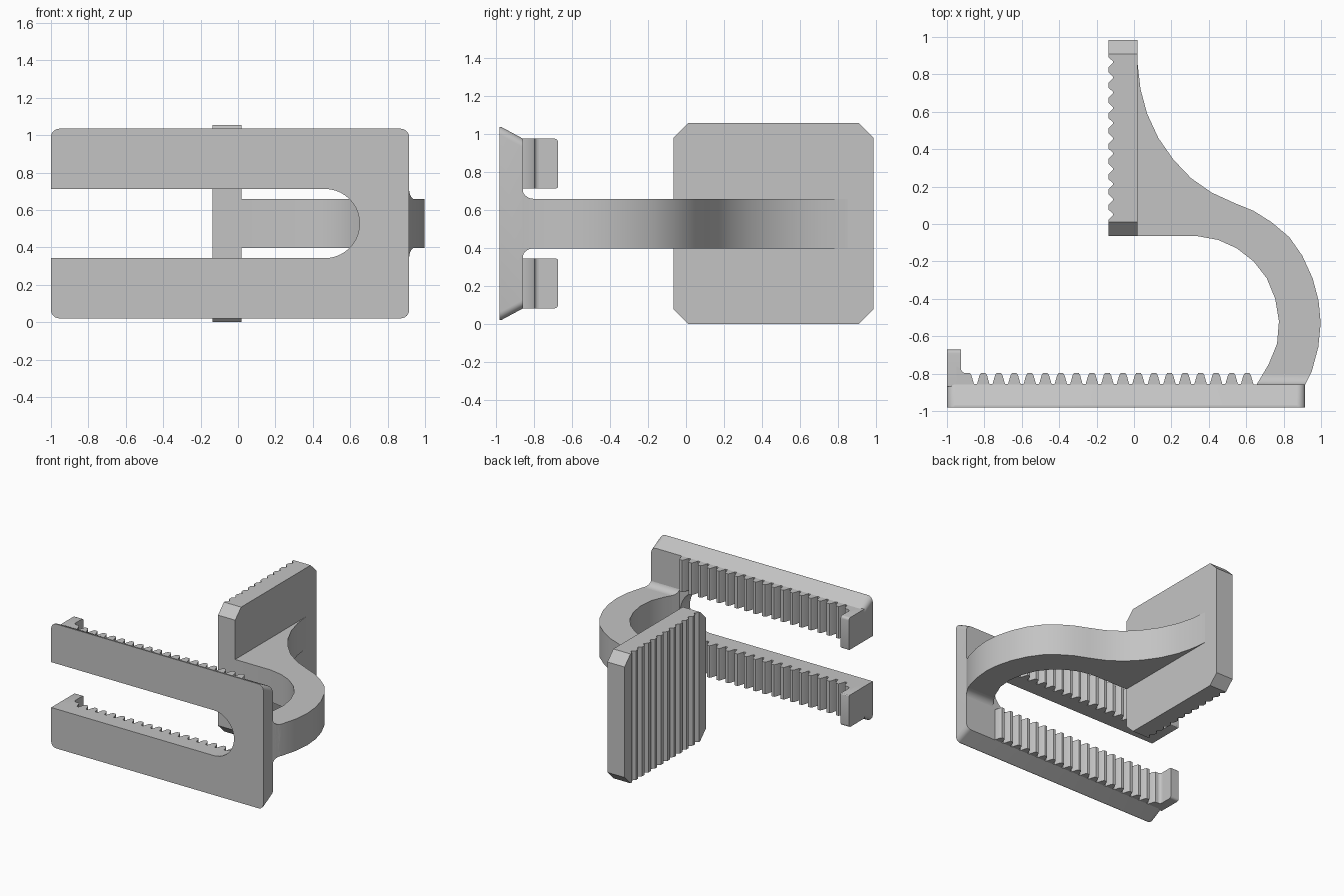
import bpy
import bmesh
from math import sin, cos, pi, radians
from mathutils import Vector

cube = bpy.data.objects.get("Cube")
if cube:
    bpy.data.objects.remove(cube)

MID = 0.528            # height of the symmetry plane
GREY = (0.55, 0.55, 0.55, 1)

mat = bpy.data.materials.new("light grey")
mat.use_nodes = True
mat.diffuse_color = GREY
mat.node_tree.nodes["Principled BSDF"].inputs["Base Color"].default_value = GREY


def finish(name, bm):
    """Turn a bmesh into a shaded, coloured object."""
    bmesh.ops.recalc_face_normals(bm, faces=bm.faces)
    mesh = bpy.data.meshes.new(name)
    bm.to_mesh(mesh)
    bm.free()
    mesh.materials.append(mat)
    obj = bpy.data.objects.new(name, mesh)
    bpy.context.collection.objects.link(obj)
    bpy.ops.object.select_all(action='DESELECT')
    obj.select_set(True)
    bpy.context.view_layer.objects.active = obj
    bpy.ops.object.shade_smooth_by_angle(angle=radians(28))
    return obj


def loft(rings):
    """Skin rings of matching points and cap both ends."""
    bm = bmesh.new()
    rows = [[bm.verts.new(p) for p in ring] for ring in rings]
    n = len(rows[0])
    for a, b in zip(rows, rows[1:]):
        for i in range(n):
            j = (i + 1) % n
            bm.faces.new((a[i], a[j], b[j], b[i]))
    bm.faces.new(rows[0])
    bm.faces.new(rows[-1])
    return bm


def prism_z(pts, lo, hi):
    return loft([[(x, y, z) for x, y in pts] for z in (lo, hi)])


def arc(cx, cy, r, start, end, steps):
    return [(cx + r * cos(radians(start + (end - start) * i / steps)),
             cy + r * sin(radians(start + (end - start) * i / steps)))
            for i in range(steps + 1)]


# Slotted front plate: a U outline whose long outer edges taper to the back
LEFT, RIGHT, SLOT = -1.0, 0.915, 0.185


def plate_ring(y, half):
    r = 0.045
    out = [(LEFT, SLOT)]
    out += arc(LEFT + r, half - r, r, 180, 90, 6)
    out += arc(RIGHT - r, half - r, r, 90, 0, 6)
    out += arc(RIGHT - r, r - half, r, 0, -90, 6)
    out += arc(LEFT + r, r - half, r, -90, -180, 6)
    out += [(LEFT, -SLOT)]
    out += arc(0.65 - SLOT, 0, SLOT, -90, 90, 20)
    return [(x, y, MID + z) for x, z in out]


finish("front_plate", loft([plate_ring(-0.98, 0.507),
                            plate_ring(-0.97, 0.507),
                            plate_ring(-0.857, 0.446)]))

# Toothed strips and end lips, one pair above and one below the slot
ROOT, TIP, PITCH = -0.855, -0.797, 0.083
teeth = [(-0.95, -0.87), (-0.95, -0.76), (-0.925, -0.775)]
teeth += arc(-0.9, -0.772, 0.025, 180, 270, 5)
for i in range(19):
    x = -0.889 + i * PITCH
    if i:
        teeth += [(x - 0.033, ROOT), (x - 0.02, TIP - 0.012), (x - 0.012, TIP)]
    teeth += [(x + 0.012, TIP), (x + 0.02, TIP - 0.012), (x + 0.033, ROOT)]
teeth += [(0.638, -0.87)]

lip = [(-0.87, SLOT), (-0.87, 0.446)]
lip += arc(-0.692, 0.426, 0.02, 90, 0, 5)
lip += arc(-0.682, SLOT + 0.01, 0.01, 0, -90, 3)

for side, sign in (("upper", 1), ("lower", -1)):
    finish(side + "_teeth", prism_z(teeth, MID + sign * SLOT, MID + sign * 0.446))
    finish(side + "_lip", loft([[(x, y, MID + sign * z) for y, z in lip]
                                for x in (LEFT, -0.925)]))

# Curved arm joining the two plates
outer = [(0.02, 0.85), (0.035, 0.72), (0.07, 0.59), (0.13, 0.46), (0.21, 0.345),
         (0.305, 0.245), (0.415, 0.168), (0.535, 0.113), (0.64, 0.07), (0.735, 0.01),
         (0.83, -0.07), (0.9, -0.17), (0.955, -0.29), (0.987, -0.41), (0.998, -0.53),
         (0.985, -0.66), (0.95, -0.79), (0.915, -0.86)]
inner = [(0.655, -0.86), (0.72, -0.75), (0.765, -0.64), (0.775, -0.52), (0.755, -0.4),
         (0.71, -0.29), (0.64, -0.2), (0.55, -0.13), (0.45, -0.085), (0.34, -0.065)]
arm = [(0.0, 0.85)] + outer + inner + [(0.0, -0.065)]
finish("curved_arm", prism_z(arm, MID - 0.13, MID + 0.13))

# Filleted foot where the arm meets the front plate
rings = []
for i in range(8):
    a = i / 7 * pi / 2
    y = -0.86 + 0.058 * (1 - cos(a))
    half = 0.13 + 0.055 * (1 - sin(a))
    t = (y + 0.86) / 0.07
    x0, x1 = 0.655 + 0.041 * t, 0.915 + 0.035 * t
    rings.append([(x0, y, MID - half), (x1, y, MID - half),
                  (x1, y, MID + half), (x0, y, MID + half)])
finish("arm_foot", loft(rings))

# Ridged back plate with its four corners cut off
BACK, FRONT, HALF = 0.985, -0.065, 0.5275
pad = [(0.02, FRONT), (0.02, BACK), (-0.135, BACK)]
for i in range(11):
    y = 0.865 - i * 0.0815
    pad += [(-0.135, y + 0.026), (-0.112, y + 0.004),
            (-0.112, y - 0.004), (-0.135, y - 0.026)]
pad += [(-0.135, FRONT)]
bm = prism_z(pad, MID - HALF, MID + HALF)
for y, sy in ((BACK, 1), (FRONT, -1)):
    for sz in (1, -1):
        cut = bmesh.ops.bisect_plane(
            bm, geom=bm.verts[:] + bm.edges[:] + bm.faces[:], dist=1e-5,
            plane_co=Vector((0, y - sy * 0.077, MID + sz * HALF)),
            plane_no=Vector((0, sy, sz)), clear_outer=True)
        edges = [e for e in cut["geom_cut"] if isinstance(e, bmesh.types.BMEdge)]
        bmesh.ops.holes_fill(bm, edges=edges, sides=0)
finish("ridged_back_plate", bm)
